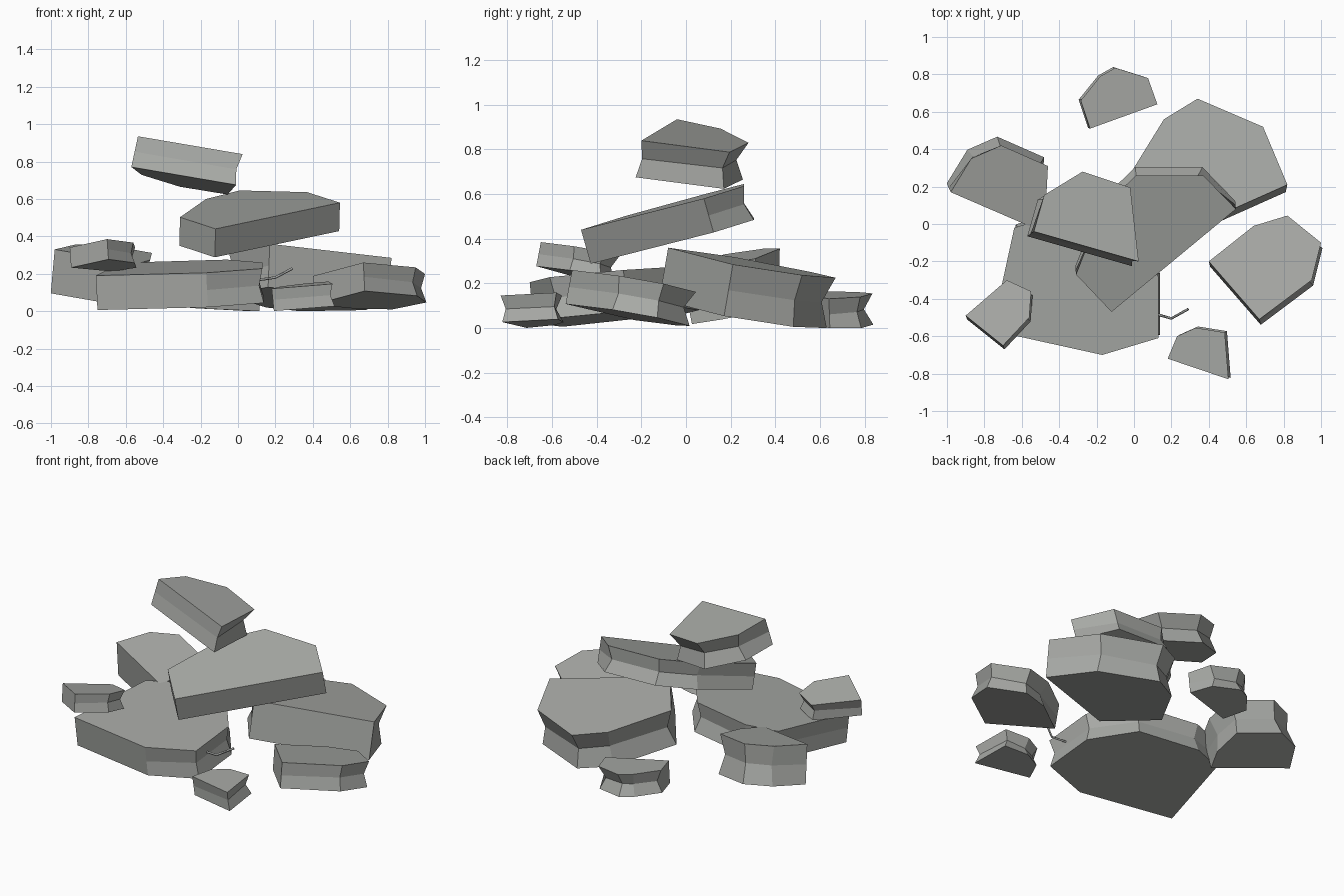
import bpy, bmesh, random
from mathutils import Vector

if "Cube" in bpy.data.objects:
    bpy.data.objects.remove(bpy.data.objects["Cube"])

random.seed(4)


def material(name, rgb):
    m = bpy.data.materials.new(name)
    m.diffuse_color = (*rgb, 1)
    m.use_nodes = True
    m.node_tree.nodes["Principled BSDF"].inputs["Base Color"].default_value = m.diffuse_color
    return m


concrete = material("grey concrete", (0.39, 0.40, 0.38))
steel = material("rebar grey", (0.36, 0.37, 0.36))


def slab(name, outline, anchor, slope, thick, clean, dent=0.035):
    """Tilted broken slab: top outline lies on a plane through anchor with
    the given x/y slope; the half-height ring is chipped inward except at
    the clean (cast) corners."""
    ax, ay, az = anchor
    bx, by = slope
    n = Vector((-bx, -by, 1)).normalized()
    top = [Vector((x, y, az + bx * (x - ax) + by * (y - ay))) for x, y in outline]
    centre = sum(top, Vector()) / len(top)
    mid, low = [], []
    for i, p in enumerate(top):
        inward = (centre - p).normalized()
        push = 0 if i in clean else dent * random.uniform(0.6, 1.3)
        mid.append(p - n * thick * 0.5 + inward * push)
        q = p - n * thick
        q.z = max(q.z, 0)
        low.append(q)
    bm = bmesh.new()
    rings = [[bm.verts.new(p) for p in ring] for ring in (top, mid, low)]
    bm.faces.new(rings[0])
    bm.faces.new(rings[2][::-1])
    k = len(top)
    for upper, lower in zip(rings, rings[1:]):
        for i in range(k):
            j = (i + 1) % k
            bm.faces.new((upper[i], lower[i], lower[j], upper[j]))
    bmesh.ops.recalc_face_normals(bm, faces=bm.faces)
    me = bpy.data.meshes.new(name)
    bm.to_mesh(me)
    bm.free()
    me.materials.append(concrete)
    ob = bpy.data.objects.new(name, me)
    bpy.context.collection.objects.link(ob)


# Large slabs lying on the ground
slab("front_left_slab",
     [(-.76, -.57), (-.17, -.70), (.13, -.61), (.13, -.28), (-.06, -.03), (-.45, .04), (-.64, -.02)],
     (-.76, -.57, .19), (.047, .0975), .185, {0, 1})
slab("back_right_slab",
     [(.17, -.08), (.82, .21), (.69, .52), (.34, .67), (.16, .56), (-.05, .22)],
     (.17, -.08, .36), (-.039, -.171), .235, {0, 1})
slab("back_left_slab",
     [(-.98, .17), (-.54, -.02), (-.47, .12), (-.46, .31), (-.71, .42), (-.87, .35)],
     (-.98, .17, .33), (-.09, .20), .24, {0, 1})
slab("right_slab",
     [(.67, -.51), (.95, -.30), (1.0, -.10), (.82, .045), (.64, -.01), (.40, -.20)],
     (.67, -.51, .26), (.05, -.19), .155, {0, 5})

# Small chunks around the pile
slab("back_chunk",
     [(-.235, .51), (.125, .64), (.075, .78), (-.10, .835), (-.18, .79), (-.285, .66)],
     (-.10, .67, .15), (-.08, .03), .14, {0, 1})
slab("front_chunk",
     [(.18, -.72), (.505, -.83), (.485, -.58), (.33, -.555), (.23, -.60)],
     (.18, -.72, .12), (.10, .06), .12, {0}, .025)
slab("left_chunk",
     [(-.90, -.49), (-.70, -.65), (-.56, -.50), (-.55, -.36), (-.68, -.30)],
     (-.70, -.65, .385), (.07, -.19), .11, {0, 1}, .025)

# Slabs stacked on top
slab("leaning_slab",
     [(-.12, -.47), (.545, .08), (.37, .26), (.01, .26), (-.17, .085), (-.31, -.27)],
     (-.12, -.47, .44), (-.026, .286), .158, {0, 1, 5})
slab("top_slab",
     [(-.535, -.04), (.025, -.20), (-.02, .195), (-.275, .28), (-.48, .155)],
     (-.535, -.04, .935), (-.215, -.155), .17, {0})

# Bent reinforcing bar sticking out of the front slab
curve = bpy.data.curves.new("rebar", "CURVE")
curve.dimensions = "3D"
curve.bevel_depth = 0.007
curve.bevel_resolution = 0
curve.use_fill_caps = True
sp = curve.splines.new("POLY")
path = [(.02, -.45, .16), (.13, -.485, .17), (.20, -.505, .18), (.29, -.455, .228)]
sp.points.add(len(path) - 1)
for pt, co in zip(sp.points, path):
    pt.co = (*co, 1)
curve.materials.append(steel)
bar = bpy.data.objects.new("rebar", curve)
bpy.context.collection.objects.link(bar)
